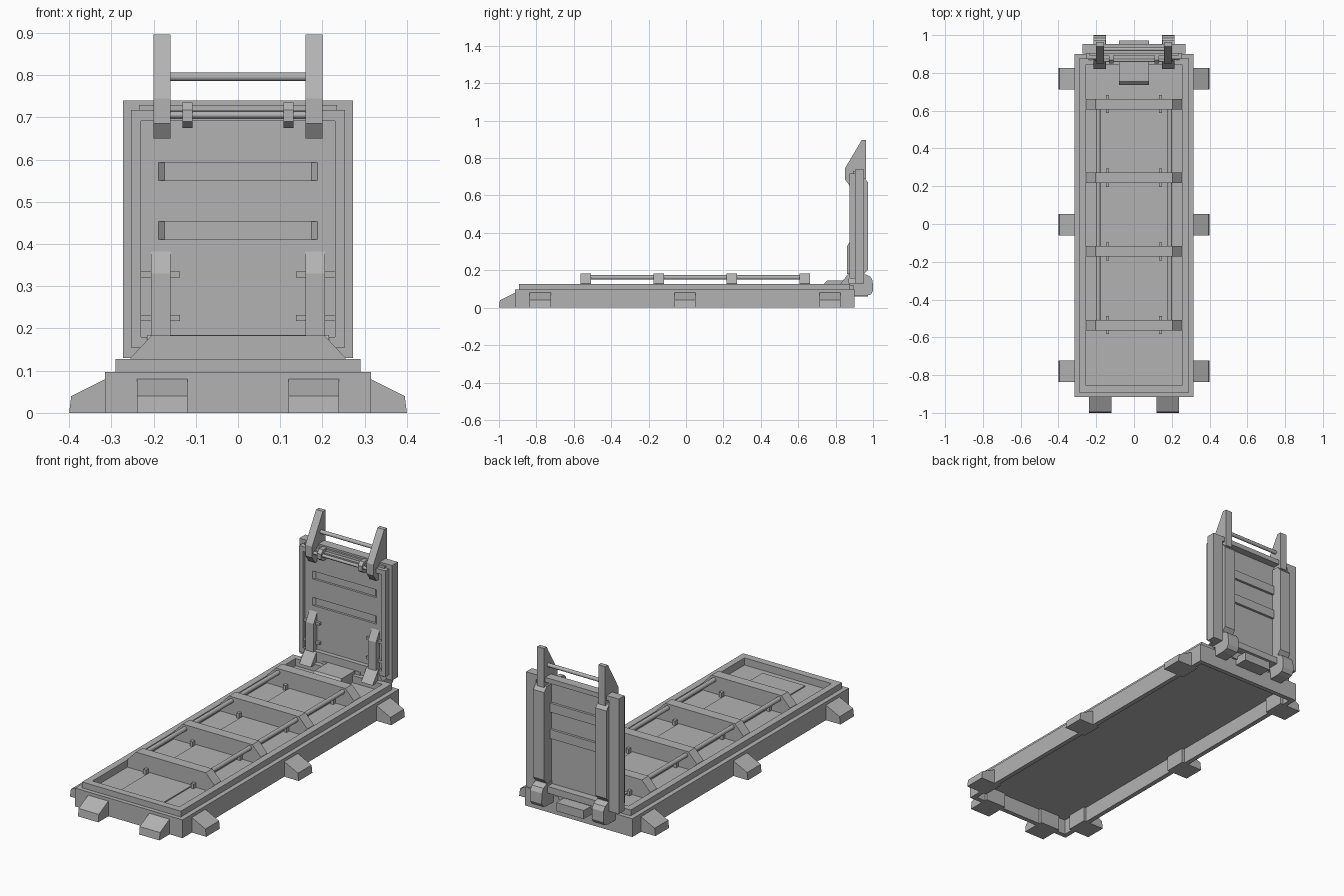
import bpy, bmesh
from math import radians
from mathutils import Vector

cube = bpy.data.objects.get("Cube")
if cube:
    bpy.data.objects.remove(cube)

GREY = (0.45, 0.45, 0.45, 1)
mat = bpy.data.materials.new("plain grey")
mat.use_nodes = True
mat.diffuse_color = GREY
mat.node_tree.nodes["Principled BSDF"].inputs["Base Color"].default_value = GREY


def place(axis, a, b, d):
    """Point from profile coordinates: the axis is the extrusion direction."""
    return {"x": (d, a, b), "y": (a, d, b), "z": (a, b, d)}[axis]


def finish(name, bm):
    bmesh.ops.recalc_face_normals(bm, faces=bm.faces)
    mesh = bpy.data.meshes.new(name)
    bm.to_mesh(mesh)
    bm.free()
    obj = bpy.data.objects.new(name, mesh)
    bpy.context.collection.objects.link(obj)
    mesh.materials.append(mat)
    return obj


def prism(name, pts, axis, lo, hi):
    bm = bmesh.new()
    ends = [[bm.verts.new(place(axis, a, b, d)) for a, b in pts] for d in (lo, hi)]
    for loop in ends:
        bm.faces.new(loop)
    for i in range(len(pts)):
        j = (i + 1) % len(pts)
        bm.faces.new((ends[0][i], ends[0][j], ends[1][j], ends[1][i]))
    return finish(name, bm)


def box(name, x0, x1, y0, y1, z0, z1):
    return prism(name, [(x0, y0), (x1, y0), (x1, y1), (x0, y1)], "z", z0, z1)


def ring(name, outer, inner, axis, lo, hi):
    """Rectangular frame; each rectangle is (half width, low, high)."""
    bm = bmesh.new()
    loops = []
    for (w, b0, b1), d in ((outer, lo), (outer, hi), (inner, hi), (inner, lo)):
        loops.append([bm.verts.new(place(axis, a, b, d))
                      for a, b in ((-w, b0), (w, b0), (w, b1), (-w, b1))])
    for k in range(4):
        p, q = loops[k], loops[(k + 1) % 4]
        for i in range(4):
            j = (i + 1) % 4
            bm.faces.new((p[i], p[j], q[j], q[i]))
    return finish(name, bm)


def rod(name, start, end, radius):
    a, b = Vector(start), Vector(end)
    bm = bmesh.new()
    bmesh.ops.create_cone(bm, cap_ends=True, segments=12, radius1=radius,
                          radius2=radius, depth=(b - a).length)
    turn = (b - a).to_track_quat("Z", "Y").to_matrix()
    bmesh.ops.rotate(bm, matrix=turn, verts=bm.verts)
    bmesh.ops.translate(bm, vec=(a + b) / 2, verts=bm.verts)
    obj = finish(name, bm)
    bpy.context.view_layer.objects.active = obj
    obj.select_set(True)
    bpy.ops.object.shade_smooth_by_angle(angle=radians(40))
    obj.select_set(False)
    return obj


# Base frame: hollow outer wall, stepped rim, sunken floor
ring("base_wall", (0.315, -0.915, 0.90), (0.29, -0.89, 0.875), "z", 0, 0.097)
ring("base_rim", (0.29, -0.893, 0.877), (0.255, -0.855, 0.845), "z", 0.085, 0.128)
box("base_floor", -0.3, 0.3, -0.9, 0.885, 0.082, 0.09)
box("floor_panel", -0.125, 0.125, -0.82, 0.70, 0.088, 0.096)

# Sloped feet around the base
for s in (-1, 1):
    side = [(s * 0.275, 0), (s * 0.4, 0), (s * 0.395, 0.04),
            (s * 0.315, 0.08), (s * 0.275, 0.08)]
    for y in (-0.78, -0.005, 0.77):
        prism("side_foot", side, "y", y - 0.057, y + 0.057)
    front = [(-0.875, 0), (-1, 0), (-0.995, 0.04), (-0.915, 0.08), (-0.875, 0.08)]
    prism("front_foot", front, "x", s * 0.12, s * 0.239)

# Cross beams with pegs, and rails running through them
beam = [(-0.255, 0.085), (0.255, 0.085), (0.255, 0.13), (0.205, 0.183),
        (-0.205, 0.183), (-0.255, 0.13)]
for y in (-0.535, -0.145, 0.245, 0.635):
    prism("cross_beam", beam, "y", y - 0.028, y + 0.028)
    for s in (-1, 1):
        box("beam_peg", s * 0.14 - 0.008, s * 0.14 + 0.008, y - 0.048, y + 0.048, 0.09, 0.115)
for s in (-1, 1):
    rod("side_rail", (s * 0.19, -0.535, 0.162), (s * 0.19, 0.635, 0.162), 0.012)

# Latch plate and hinge blocks at the back of the base
prism("latch_plate", [(0.735, 0.09), (0.735, 0.125), (0.755, 0.145), (0.87, 0.145),
                      (0.87, 0.09)], "x", -0.08, 0.08)
box("latch_block", -0.11, 0.11, 0.865, 0.91, 0.09, 0.145)
box("back_block", -0.08, 0.08, 0.89, 0.972, 0.06, 0.105)
hook = [(0.82, 0.12), (0.87, 0.185), (0.96, 0.178), (0.985, 0.167), (0.998, 0.145),
        (1.0, 0.09), (0.988, 0.07), (0.96, 0.063), (0.895, 0.063), (0.895, 0.12)]

# Upright lid: wall frame, front rim and slotted panel
ring("lid_wall", (0.272, 0.13, 0.74), (0.215, 0.165, 0.715), "y", 0.903, 0.952)
ring("lid_rim", (0.253, 0.155, 0.718), (0.23, 0.18, 0.692), "y", 0.873, 0.905)
panel = box("lid_panel", -0.235, 0.235, 0.892, 0.912, 0.16, 0.73)
prism("lid_skirt", [(-0.24, 0.13), (0.24, 0.13), (0.205, 0.185), (-0.205, 0.185)],
      "y", 0.868, 0.905)

# Two sunken slots, showing as ribs behind
for z in (0.432, 0.572):
    slot = prism("slot_cutter", [(-0.188, 0.88), (0.188, 0.88), (0.188, 0.892),
                                 (0.174, 0.904), (-0.174, 0.904), (-0.188, 0.892)],
                 "z", z - 0.021, z + 0.021)
    slot.hide_render = True
    slot.hide_set(True)
    cut = panel.modifiers.new("slot", "BOOLEAN")
    cut.operation = "DIFFERENCE"
    cut.object = slot
    box("slot_rib", -0.18, 0.18, 0.91, 0.925, z - 0.024, z + 0.024)

# Paired lid fittings
arm = [(0.94, 0.897), (0.963, 0.897), (0.963, 0.69), (0.89, 0.65), (0.876, 0.65),
       (0.85, 0.686), (0.85, 0.745)]
strut = [(0.905, 0.15), (0.952, 0.18), (0.974, 0.205), (0.974, 0.67), (0.952, 0.695),
         (0.905, 0.695)]
brace = [(0.9, 0.18), (0.862, 0.18), (0.862, 0.33), (0.892, 0.382), (0.9, 0.382)]
clip = [(0.9, 0.735), (0.868, 0.735), (0.85, 0.718), (0.85, 0.69), (0.87, 0.675),
        (0.9, 0.675)]
for s in (-1, 1):
    prism("hinge_hook", hook, "x", s * 0.147, s * 0.215)
    prism("lid_arm", arm, "x", s * 0.16, s * 0.2)
    prism("back_strut", strut, "x", s * 0.15, s * 0.215)
    prism("front_brace", brace, "x", s * 0.16, s * 0.206)
    prism("rod_clip", clip, "x", s * 0.108, s * 0.132)
    for z in (0.225, 0.328):
        box("brace_pin", s * 0.137, s * 0.23, 0.878, 0.895, z - 0.007, z + 0.007)

# Handle bar between the arms and the locking rod below it
rod("handle_bar", (-0.165, 0.925, 0.796), (0.165, 0.925, 0.796), 0.01)
rod("lock_rod", (-0.165, 0.866, 0.706), (0.165, 0.866, 0.706), 0.008)
